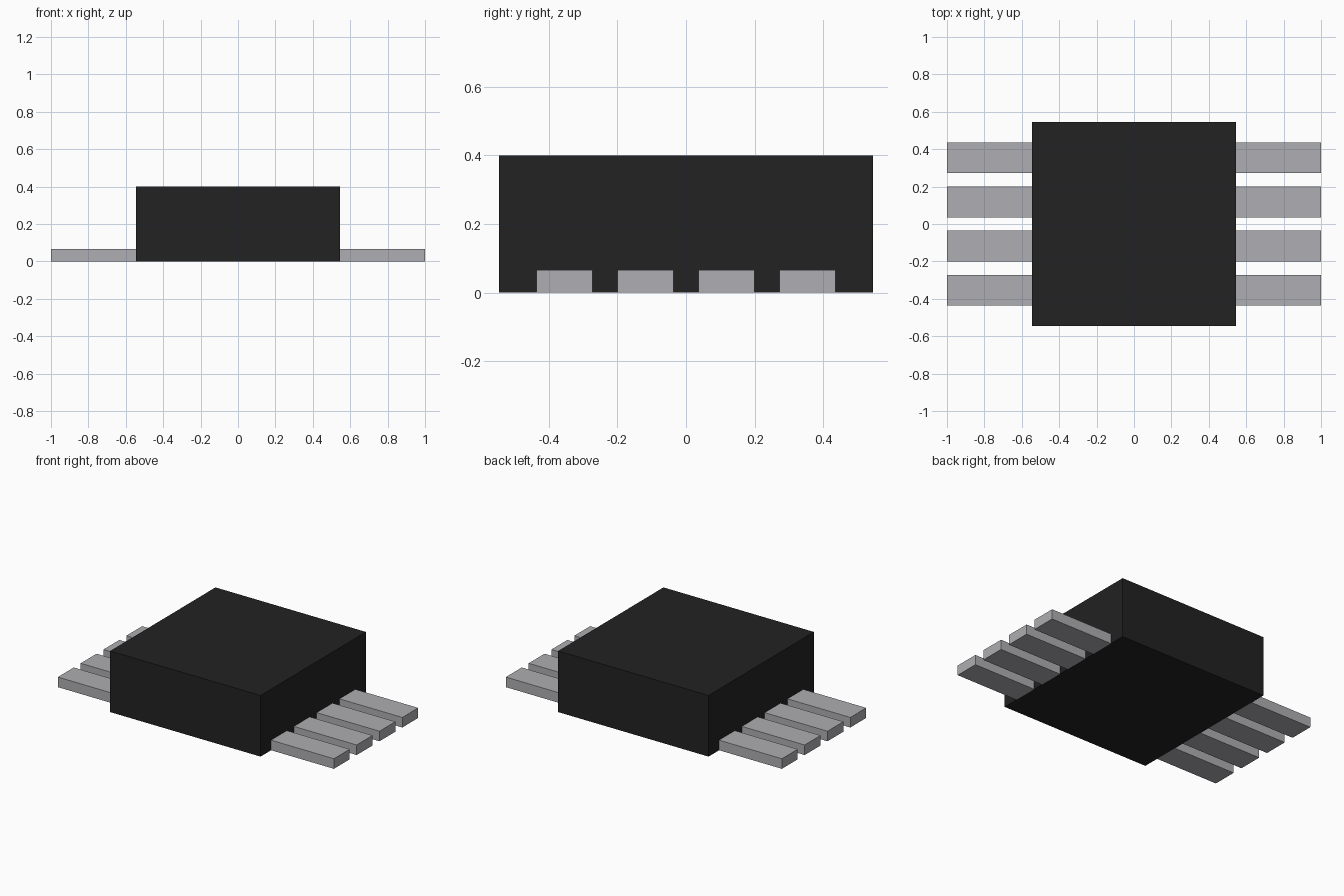
import bpy
import bmesh
from mathutils import Matrix, Vector

cube = bpy.data.objects.get("Cube")
if cube:
    bpy.data.objects.remove(cube, do_unlink=True)


def make_material(name, color):
    mat = bpy.data.materials.new(name)
    mat.use_nodes = True
    mat.diffuse_color = color
    mat.node_tree.nodes["Principled BSDF"].inputs["Base Color"].default_value = color
    return mat


def add_box(name, low, high, mat):
    low, high = Vector(low), Vector(high)
    size = high - low
    bm = bmesh.new()
    bmesh.ops.create_cube(bm, size=1.0, matrix=Matrix.Diagonal((*size, 1.0)))
    mesh = bpy.data.meshes.new(name)
    bm.to_mesh(mesh)
    bm.free()
    mesh.materials.append(mat)
    obj = bpy.data.objects.new(name, mesh)
    obj.location = (low + high) / 2
    bpy.context.collection.objects.link(obj)
    return obj


black = make_material("black plastic", (0.016, 0.016, 0.016, 1.0))
grey = make_material("grey metal", (0.425, 0.42, 0.445, 1.0))

HALF = 0.545          # half the width of the square body
HEIGHT = 0.4
PIN_WIDTH = 0.164
PIN_HEIGHT = 0.066
PITCH = 0.236

# Chip body
add_box("chip_body", (-HALF, -HALF, 0), (HALF, HALF, HEIGHT), black)

# Four flat pins on each side, butting against the body
for side, sign in (("left", 1), ("right", -1)):
    for i in range(4):
        y = (i - 1.5) * PITCH
        x0, x1 = sorted((sign * HALF, sign * 1.0))
        add_box(f"{side}_pin_{i + 1}",
                (x0, y - PIN_WIDTH / 2, 0),
                (x1, y + PIN_WIDTH / 2, PIN_HEIGHT), grey)
